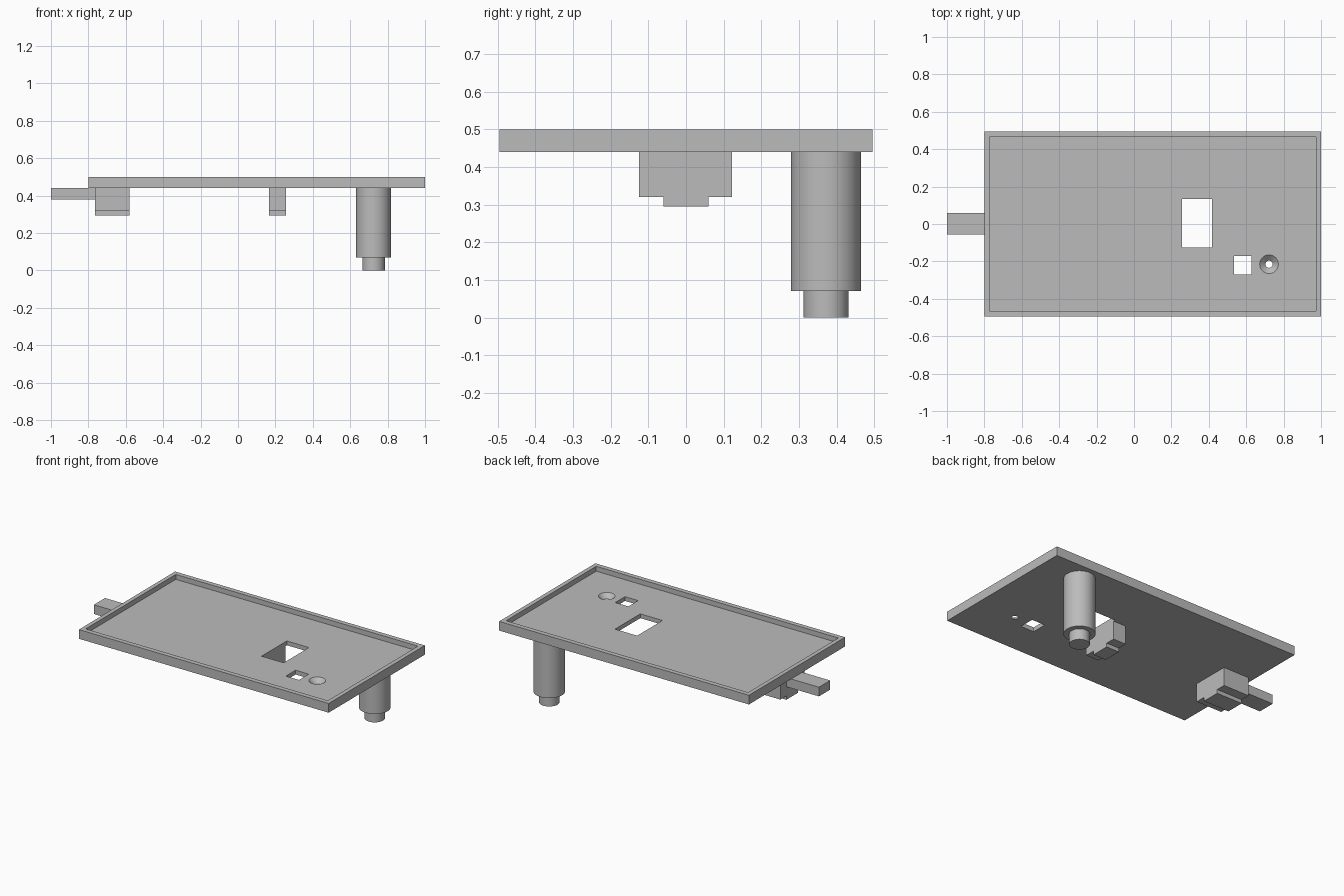
import bpy, bmesh
from mathutils import Matrix

cube = bpy.data.objects.get("Cube")
if cube:
    bpy.data.objects.remove(cube, do_unlink=True)

grey = bpy.data.materials.new("plain grey")
grey.use_nodes = True
GREY = (0.5, 0.5, 0.5, 1)
grey.diffuse_color = GREY
grey.node_tree.nodes["Principled BSDF"].inputs["Base Color"].default_value = GREY


def finish(bm, name):
    mesh = bpy.data.meshes.new(name)
    bm.to_mesh(mesh)
    bm.free()
    mesh.materials.append(grey)
    obj = bpy.data.objects.new(name, mesh)
    bpy.context.collection.objects.link(obj)
    return obj


def box(name, x, y, z):
    bm = bmesh.new()
    bmesh.ops.create_cube(bm, size=1)
    for v in bm.verts:
        v.co = [a + (b - a) * (c + 0.5) for c, (a, b) in zip(v.co, (x, y, z))]
    return finish(bm, name)


def cone(name, x, y, z, r_low, r_high, segments=48):
    bm = bmesh.new()
    bmesh.ops.create_cone(bm, cap_ends=True, segments=segments, radius1=r_low,
                          radius2=r_high, depth=z[1] - z[0],
                          matrix=Matrix.Translation((x, y, sum(z) / 2)))
    return finish(bm, name)


def smooth(obj):
    bpy.ops.object.select_all(action='DESELECT')
    obj.select_set(True)
    bpy.context.view_layer.objects.active = obj
    bpy.ops.object.shade_smooth_by_angle()


def cut(target, cutter):
    mod = target.modifiers.new(cutter.name, 'BOOLEAN')
    mod.operation = 'DIFFERENCE'
    mod.solver = 'EXACT'
    mod.object = cutter
    bpy.context.view_layer.objects.active = target
    bpy.ops.object.modifier_apply(modifier=mod.name)
    bpy.data.objects.remove(cutter, do_unlink=True)


# Tray plate with a shallow recess, two windows and a countersunk hole
UNDER, FLOOR, TOP = 0.44, 0.468, 0.5
tray = box("tray_plate", (-0.8, 1), (-0.495, 0.495), (UNDER, TOP))
through = (0.4, 0.6)
cut(tray, box("recess", (-0.773, 0.972), (-0.464, 0.464), (FLOOR, 0.6)))
cut(tray, box("large_window", (0.257, 0.417), (-0.125, 0.135), through))
cut(tray, box("small_window", (0.534, 0.629), (-0.27, -0.17), through))
cut(tray, cone("countersink", 0.722, -0.215, (UNDER - 0.001, FLOOR + 0.001), 0.018, 0.051))
smooth(tray)

# Stepped blocks hanging under the tray
for name, x in (("end_block", (-0.765, -0.58)), ("window_block", (0.165, 0.257))):
    box(name, x, (-0.125, 0.122), (0.32, UNDER))
    box(name + "_step", x, (-0.06, 0.06), (0.295, 0.32))

# Tab sticking out past the end
box("end_tab", (-1, -0.765), (-0.055, 0.06), (0.38, UNDER))

# Stepped round post
smooth(cone("post", 0.725, 0.372, (0.07, UNDER), 0.093, 0.093))
smooth(cone("post_tip", 0.725, 0.372, (0, 0.07), 0.06, 0.06))
